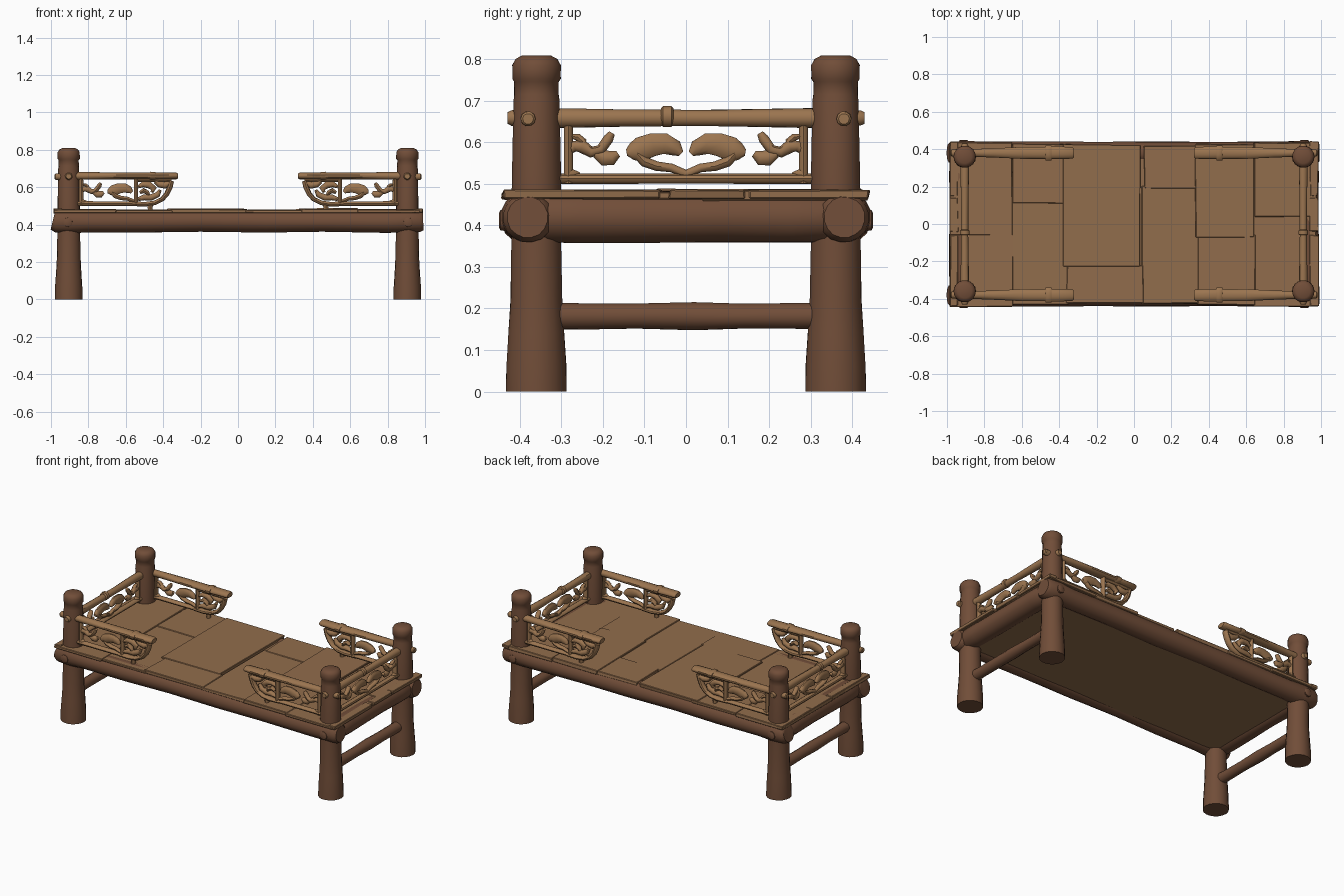
import bpy, bmesh, math, random
from mathutils import Vector

random.seed(7)
X, Y, Z = Vector((1, 0, 0)), Vector((0, 1, 0)), Vector((0, 0, 1))


def material(name, rgb):
    m = bpy.data.materials.new(name)
    m.diffuse_color = (*rgb, 1)
    return m


BARK = material("dark log brown", (0.165, 0.075, 0.040))
PLANK = material("plank brown", (0.285, 0.152, 0.072))
CARVE = material("carved wood tan", (0.330, 0.178, 0.080))


def sweep(bm, pts, radii, n, sides=14, wob=0.0, depth=None):
    """Tube along a planar path; n is the plane normal, depth the half thickness along n."""
    pts = [Vector(p) for p in pts]
    rings = []
    for i, (p, r) in enumerate(zip(pts, radii)):
        t = (pts[min(i + 1, len(pts) - 1)] - pts[max(i - 1, 0)]).normalized()
        s = t.cross(n).normalized()
        d = r if depth is None else depth * min(1, r / 0.012)
        ring = []
        for k in range(sides):
            a = 2 * math.pi * (k + 0.5) / sides
            w = 1 + random.uniform(-wob, wob)
            ring.append(bm.verts.new(p + (s * r * math.cos(a) + n * d * math.sin(a)) * w))
        rings.append(ring)
    for a, b in zip(rings, rings[1:]):
        for k in range(sides):
            j = (k + 1) % sides
            bm.faces.new((a[k], a[j], b[j], b[k]))
    bm.faces.new(rings[0])
    bm.faces.new(rings[-1])


def box(bm, lo, hi, jitter=0.0):
    res = bmesh.ops.create_cube(bm, size=1)["verts"]
    lo, hi = Vector(lo), Vector(hi)
    for v in res:
        for i in range(3):
            v.co[i] = (lo[i] if v.co[i] < 0 else hi[i])
        v.co += Vector((random.uniform(-1, 1), random.uniform(-1, 1), random.uniform(-.3, .3))) * jitter


def finish(name, bm, mat, mirror="", angle=40):
    for ax in mirror:
        d = bmesh.ops.duplicate(bm, geom=bm.verts[:] + bm.edges[:] + bm.faces[:])["geom"]
        for v in d:
            if isinstance(v, bmesh.types.BMVert):
                v.co["XYZ".index(ax)] *= -1
    bmesh.ops.recalc_face_normals(bm, faces=bm.faces[:])
    me = bpy.data.meshes.new(name)
    bm.to_mesh(me)
    bm.free()
    me.materials.append(mat)
    me.polygons.foreach_set("use_smooth", [True] * len(me.polygons))
    me.set_sharp_from_angle(angle=math.radians(angle))
    ob = bpy.data.objects.new(name, me)
    bpy.context.collection.objects.link(ob)
    return ob


# Corner posts: flared leg, neck groove and rounded cap
bm = bmesh.new()
prof = [(0, .074), (.06, .073), (.14, .068), (.22, .063), (.35, .061), (.5, .060), (.70, .056),
        (.715, .054), (.745, .054), (.752, .059), (.785, .059), (.80, .051), (.808, .036)]
sweep(bm, [(.905, .360, z) for z, r in prof], [r for z, r in prof], X, 18, .012)
for v in bm.verts:
    if v.co.z < .02:
        v.co.z = 0
finish("corner_posts", bm, BARK, "XY")

# Long side logs, with fat rough ends
bm = bmesh.new()
xs = [-.99, -.975, -.9, -.8, -.5, -.2, .15, .45, .8, .9, .975, .99]
rs = [.050, .060, .064, .060, .061, .058, .060, .059, .061, .064, .060, .050]
sweep(bm, [(x, .381, .419 + random.uniform(-.003, .003)) for x in xs], rs, Y, 16, .03)
finish("long_side_logs", bm, BARK, "Y")

# End logs
bm = bmesh.new()
ys = [-.42, -.40, -.25, -.1, .08, .25, .40, .42]
sweep(bm, [(.925, y, .420) for y in ys], [.045, .060, .064, .063, .061, .063, .060, .045], X, 16, .03)
finish("end_logs", bm, BARK, "X")

# Round pegs through the log corners
bm = bmesh.new()
sweep(bm, [(.91, .42, .412), (.91, .446, .412), (.91, .450, .412)], [.026, .025, .018], X, 12, .04)
finish("corner_pegs", bm, BARK, "XY")

# Solid base under the planks
bm = bmesh.new()
box(bm, (-.93, -.385, .372), (.93, .385, .466))
finish("bed_base", bm, PLANK)

# Uneven crosswise planks, with a few staggered seams
bm = bmesh.new()
cols = [-.975, -.65, -.35, .05, .35, .65, .975]
for i, (a, b) in enumerate(zip(cols, cols[1:])):
    cut = (-.05, .12, -.22, .20, -.06, .05)[i]
    shift = (.0, .04, -.06, .05, -.04, 0)[i]
    top = (.480, .477, .482, .478, .484, .480)[i]
    e = (.436, .428, .424, .420, .428, .436)[i]
    box(bm, (a - .01, -e - random.uniform(-.004, .006), .462), (b, cut, top), .004)
    box(bm, (a - .01 + shift * .3, cut - .01, .460), (b + shift * .3, e, top + .003), .004)
for sx in (-1, 1):  # edge strips and corner boards at the ends
    for y0, y1 in ((-.44, -.06), (-.04, .14), (.15, .44)):
        x0, x1 = sorted((sx * .94, sx * .985))
        box(bm, (x0, y0, .464), (x1, y1, .485), .004)
bmesh.ops.bevel(bm, geom=bm.edges[:], offset=.003, segments=1, affect="EDGES")
finish("bed_planks", bm, PLANK, angle=20)

# Lower stretchers between the legs
bm = bmesh.new()
ys = [-.33, -.25, -.12, .02, .14, .26, .33]
sweep(bm, [(.905, y, .181) for y in ys], [.034, .032, .031, .034, .031, .032, .033], X, 12, .04)
finish("leg_stretchers", bm, BARK, "X")

# Top rails of the two ends, poking through the posts, with a knot band
bm = bmesh.new()
ys = [-.43, -.42, -.3, -.15, -.06, .05, .18, .3, .42, .43]
sweep(bm, [(.905, y, .658) for y in ys], [.014, .019, .024, .021, .020, .020, .022, .024, .019, .014], X, 12, .04)
sweep(bm, [(.905, y, .662) for y in (-.06, -.055, -.035, -.03)], [.020, .026, .026, .020], X, 12, .04)
finish("end_top_rails", bm, CARVE, "X")

# Short top rails along the sides, widening to a blunt tip
bm = bmesh.new()
xs = [.93, .86, .75, .6, .49, .46, .42, .33, .322]
sweep(bm, [(x, .38, .660) for x in xs], [.020, .021, .020, .018, .018, .019, .019, .018, .014],
      Y, 12, .04)
for v in bm.verts:  # tip is broader than tall
    if v.co.x < .62:
        v.co.y = .38 + (v.co.y - .38) * 1.8
    elif v.co.x < .8:
        v.co.y = .38 + (v.co.y - .38) * 1.25
sweep(bm, [(x, .38, .660) for x in (.472, .467, .445, .44)], [.019, .023, .023, .019], Y, 12, .03, .041)
# outer stub of the rail beyond the post
sweep(bm, [(.92, .38, .656), (.975, .38, .656), (.98, .38, .656)], [.019, .018, .013], Y, 10, .03)
finish("side_top_rails", bm, CARVE, "XY")


# Carved scroll panel: frame plus leaf scrolls in local (u, z); rows are (u, z, radius)
LOBE = [(.012, .572, .008), (.025, .585, .020), (.05, .596, .026), (.08, .594, .029), (.11, .583, .031),
        (.130, .577, .022), (.143, .575, .008)]
STEM = [(.118, .572, .012), (.10, .553, .013), (.07, .542, .012), (.035, .538, .011), (-.005, .522, .009)]
WAVE = [(.178, .622, .008), (.186, .609, .013), (.205, .582, .013), (.228, .576, .014), (.25, .590, .017),
        (.27, .590, .014), (.288, .572, .006)]
BULB = [(.163, .572, .008), (.178, .562, .018), (.198, .562, .020), (.218, .572, .010)]
TIP = [(.245, .598, .010), (.26, .612, .009), (.282, .615, .004)]
CORNER = [(.285, .522, .024), (.272, .524, .012), (.255, .525, .002)]


def carve(bm, place, n, rows, depth=.015):
    sweep(bm, [place(u, z) for u, z, r in rows], [r for u, z, r in rows], n, 10, .02, depth)


def panel(bm, place, n):
    for rows in (LOBE, STEM, WAVE, BULB, TIP, CORNER):
        carve(bm, place, n, rows)
    carve(bm, place, n, [(0, .512, .0125), (.31, .512, .0135)], .018)    # bottom bar
    carve(bm, place, n, [(.283, .50, .012), (.283, .655, .011)], .016)   # stile by the post


# End panels: two mirrored halves
bm = bmesh.new()
panel(bm, lambda u, z: Vector((.905, u, z)), X)
finish("end_carvings", bm, CARVE, "XY")

# Side panels: same scrolls, then a divider and a curved, densely carved bracket
bm = bmesh.new()
at = lambda u, z: Vector((.555 + u, .378, z))
panel(bm, at, Y)
carve(bm, at, Y, [(-.01, .505, .012), (-.01, .655, .012)], .018)
carve(bm, at, Y, [(.01, .511, .013), (-.06, .509, .013), (-.11, .516, .013), (-.15, .536, .013),
                  (-.175, .565, .014), (-.190, .60, .016), (-.200, .634, .014)], .020)
BRACKET = [[(-.02, .535, .010), (-.05, .545, .016), (-.09, .545, .018), (-.125, .56, .016), (-.14, .585, .008)],
           [(-.02, .60, .008), (-.045, .615, .016), (-.08, .612, .019), (-.105, .592, .018), (-.095, .572, .008)],
           [(-.03, .57, .008), (-.05, .582, .015), (-.07, .572, .012), (-.08, .555, .008)],
           [(-.11, .63, .010), (-.135, .615, .018), (-.165, .61, .020), (-.19, .622, .012)],
           [(-.02, .638, .010), (-.11, .640, .012), (-.20, .638, .010)]]
for rows in BRACKET:
    carve(bm, at, Y, rows, .017)
carve(bm, at, Y, [(-.085, .478, .012), (-.085, .505, .016)], .016)       # little foot
finish("side_carvings", bm, CARVE, "XY")
